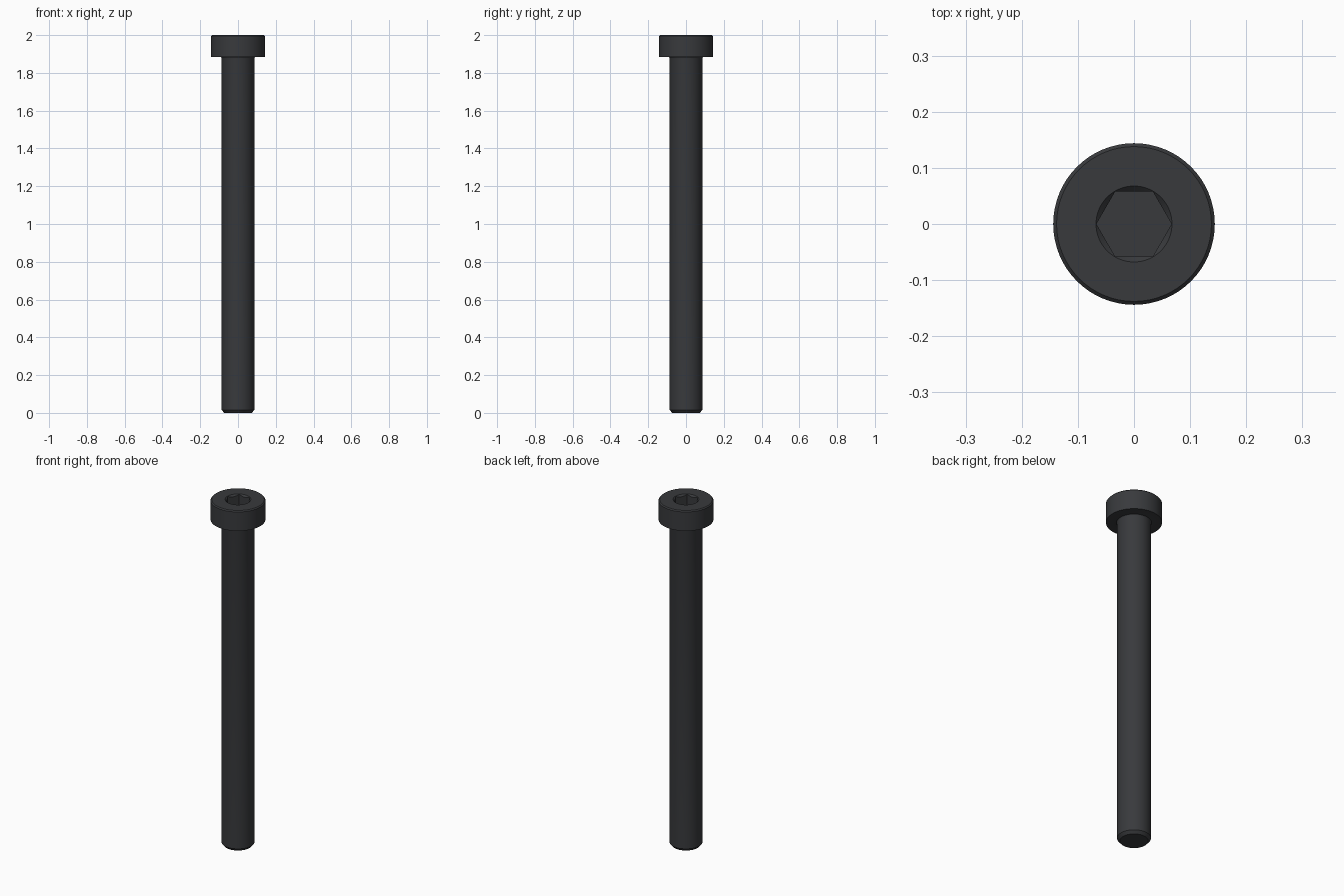
import bpy, bmesh, math

if "Cube" in bpy.data.objects:
    bpy.data.objects.remove(bpy.data.objects["Cube"])

SEG = 64


def lathe(name, profile):
    """Revolve (radius, z) points, running from axis to axis, around z."""
    bm = bmesh.new()
    verts = [bm.verts.new((r, 0, z)) for r, z in profile]
    edges = [bm.edges.new(p) for p in zip(verts, verts[1:])]
    bmesh.ops.spin(bm, geom=verts + edges, cent=(0, 0, 0), axis=(0, 0, 1),
                   angle=math.tau, steps=SEG, use_merge=True)
    bmesh.ops.remove_doubles(bm, verts=bm.verts, dist=1e-5)
    bmesh.ops.recalc_face_normals(bm, faces=bm.faces)
    mesh = bpy.data.meshes.new(name)
    bm.to_mesh(mesh)
    bm.free()
    obj = bpy.data.objects.new(name, mesh)
    bpy.context.collection.objects.link(obj)
    return obj


def cut(target, cutter):
    mod = target.modifiers.new("cut", 'BOOLEAN')
    mod.operation = 'DIFFERENCE'
    mod.solver = 'EXACT'
    mod.object = cutter
    bpy.context.view_layer.objects.active = target
    bpy.ops.object.modifier_apply(modifier=mod.name)
    bpy.data.objects.remove(cutter)


# Bolt body: chamfered tip, shank, small fillet under the head, low cylindrical head
r, fil, under = 0.087, 0.007, 1.884
fillet = [(r + fil * (1 - math.cos(a)), under - fil + fil * math.sin(a))
          for a in (math.radians(d) for d in (0, 30, 60, 90))]
bolt = lathe("socket_head_bolt",
             [(0, 0), (0.073, 0), (r, 0.016)] + fillet +
             [(0.144, under), (0.144, 1.994), (0.138, 2.0), (0, 2.0)])

# Hexagonal socket, corners on the x axis
bpy.ops.mesh.primitive_cylinder_add(vertices=6, radius=0.067, depth=0.2,
                                    location=(0, 0, 2.033),
                                    rotation=(0, 0, math.radians(30)))
cut(bolt, bpy.context.object)

# Conical lead-in around the socket mouth
cut(bolt, lathe("lead_in_cutter",
                [(0, 1.96), (0.0277, 1.96), (0.0777, 2.01), (0, 2.01)]))

# Black finish and smooth shading
mat = bpy.data.materials.new("black_steel")
mat.diffuse_color = (0.04, 0.042, 0.046, 1)
mat.use_nodes = True
mat.node_tree.nodes["Principled BSDF"].inputs["Base Color"].default_value = mat.diffuse_color
bolt.data.materials.clear()
bolt.data.materials.append(mat)
bpy.ops.object.select_all(action='DESELECT')
bolt.select_set(True)
bpy.context.view_layer.objects.active = bolt
bpy.ops.object.shade_smooth_by_angle(angle=math.radians(30))
